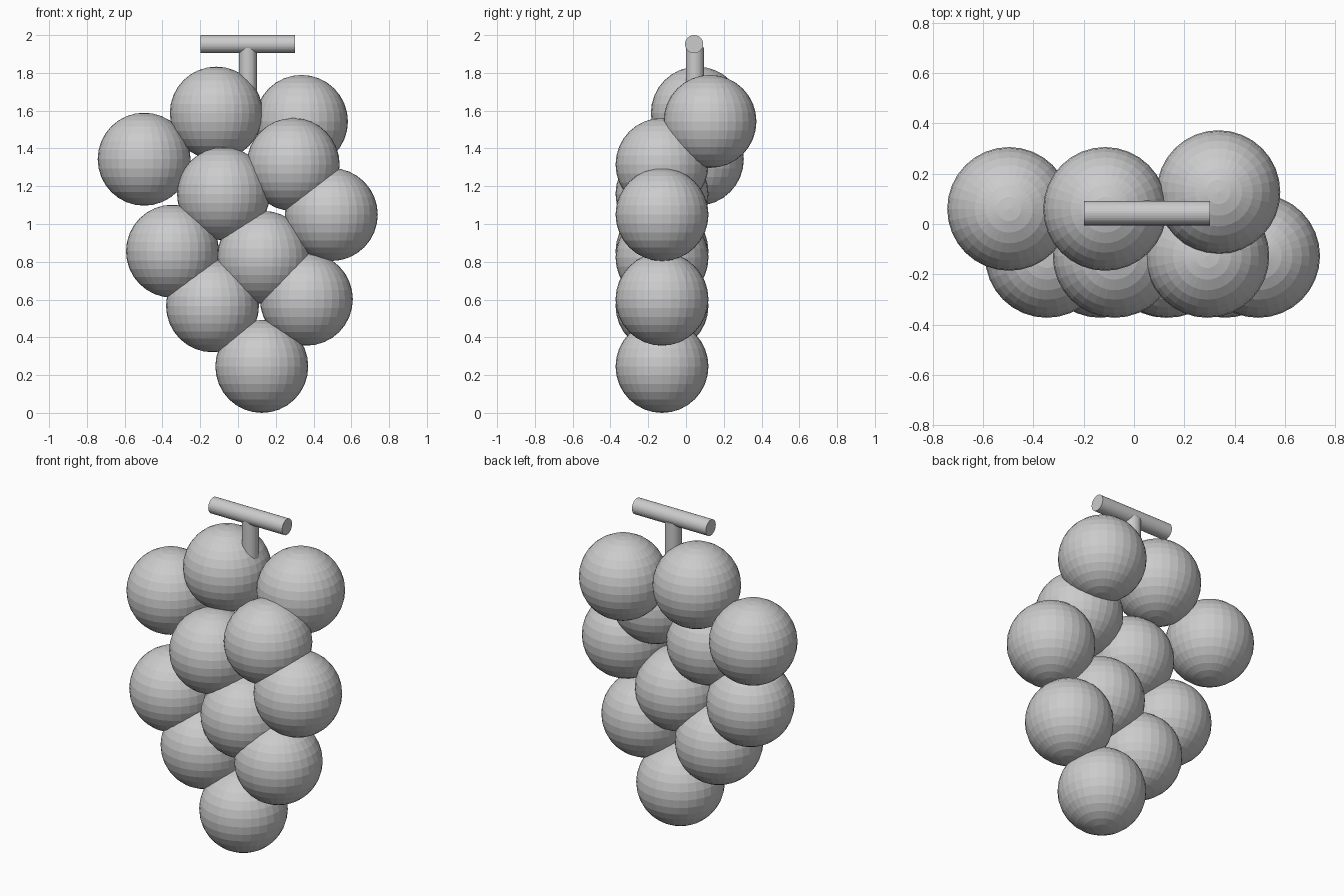
import bpy
from math import pi

if "Cube" in bpy.data.objects:
    bpy.data.objects.remove(bpy.data.objects["Cube"])

R = 0.246        # grape radius
STEM_R = 0.048   # stem radius

# grape centres: back row set deeper, front layer sharing one plane
FRONT = -0.127
grapes = [
    (-0.115, 0.06, 1.587), (0.336, 0.127, 1.543), (-0.497, 0.06, 1.343),
    (0.292, FRONT, 1.315), (-0.077, FRONT, 1.16), (0.494, FRONT, 1.05),
    (-0.347, FRONT, 0.856), (0.135, FRONT, 0.823), (-0.135, FRONT, 0.567),
    (0.362, FRONT, 0.602), (0.126, FRONT, R),
]
for i, centre in enumerate(grapes, 1):
    bpy.ops.mesh.primitive_uv_sphere_add(segments=32, ring_count=16, radius=R, location=centre)
    bpy.context.object.name = f"grape_{i:02d}"


def stem(name, centre, length, rotation=(0, 0, 0)):
    bpy.ops.mesh.primitive_cylinder_add(vertices=32, radius=STEM_R, depth=length,
                                        location=centre, rotation=rotation)
    bpy.context.object.name = name


# T-shaped stem: upright sunk into the top grape, crossbar above
z_top, z_bottom = 1.935, 1.47
stem("stem_upright", (0.052, 0.047, (z_top + z_bottom) / 2), z_top - z_bottom)
stem("stem_crossbar", (0.052, 0.043, 2 - STEM_R), 0.5, (0, pi / 2, 0))
